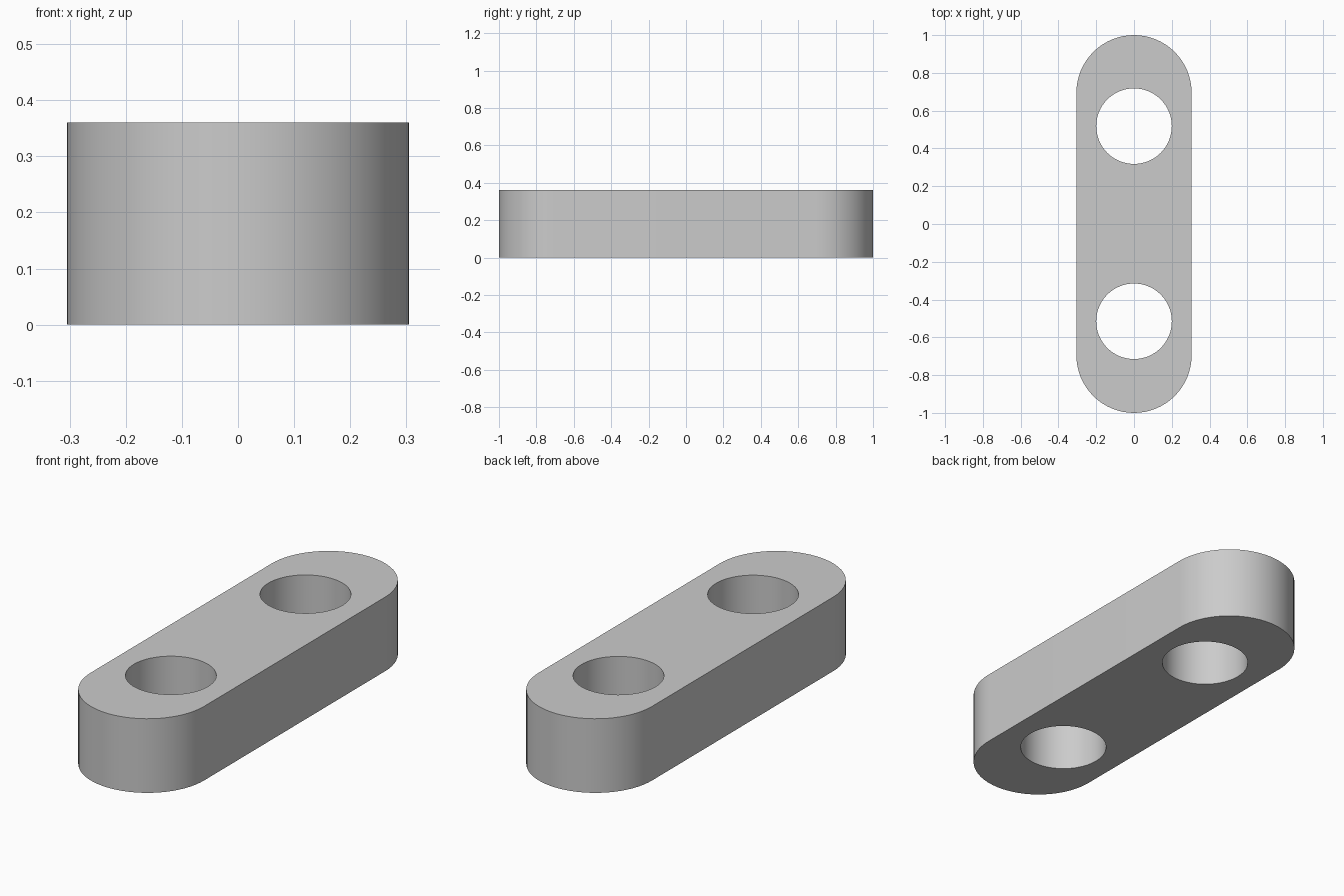
import bpy, bmesh
from math import pi, sin, cos, radians

cube = bpy.data.objects.get("Cube")
if cube:
    bpy.data.objects.remove(cube)

HALF_LENGTH, RADIUS, HEIGHT = 1.0, 0.305, 0.36
HOLE_RADIUS, HOLE_YS = 0.2, (0.518, -0.515)
SEGMENTS = 64


def arc(cy, radius, start, sweep, count):
    """Points along an arc centred on (0, cy)."""
    return [(radius * cos(start + sweep * i / count),
             cy + radius * sin(start + sweep * i / count)) for i in range(count + 1)]


def add_loop(bm, points):
    """Closed loop of edges on the ground plane."""
    verts = [bm.verts.new((x, y, 0)) for x, y in points]
    return [bm.edges.new((a, b)) for a, b in zip(verts, verts[1:] + verts[:1])]


# Plain grey material
grey = bpy.data.materials.new("light_grey")
grey.use_nodes = True
colour = (0.6, 0.6, 0.6, 1)
grey.diffuse_color = colour
grey.node_tree.nodes["Principled BSDF"].inputs["Base Color"].default_value = colour

# Rounded bar outline with two round holes
bm = bmesh.new()
end = HALF_LENGTH - RADIUS
edges = add_loop(bm, arc(end, RADIUS, 0, pi, SEGMENTS // 2)
                 + arc(-end, RADIUS, pi, pi, SEGMENTS // 2))
for y in HOLE_YS:
    edges += add_loop(bm, arc(y, HOLE_RADIUS, 0, 2 * pi, SEGMENTS)[:-1])

# Fill the outline and raise it into a solid
bmesh.ops.triangle_fill(bm, edges=edges, use_beauty=True, normal=(0, 0, 1))
raised = bmesh.ops.extrude_face_region(bm, geom=bm.faces[:], use_keep_orig=True)
bmesh.ops.translate(bm, vec=(0, 0, HEIGHT),
                    verts=[g for g in raised["geom"] if isinstance(g, bmesh.types.BMVert)])
bmesh.ops.recalc_face_normals(bm, faces=bm.faces[:])

mesh = bpy.data.meshes.new("link_bar")
bm.to_mesh(mesh)
bm.free()
mesh.materials.append(grey)
bar = bpy.data.objects.new("link_bar", mesh)
bpy.context.collection.objects.link(bar)

# Smooth curved walls, crisp rims
bpy.ops.object.select_all(action='DESELECT')
bpy.context.view_layer.objects.active = bar
bar.select_set(True)
bpy.ops.object.shade_smooth_by_angle(angle=radians(30))
